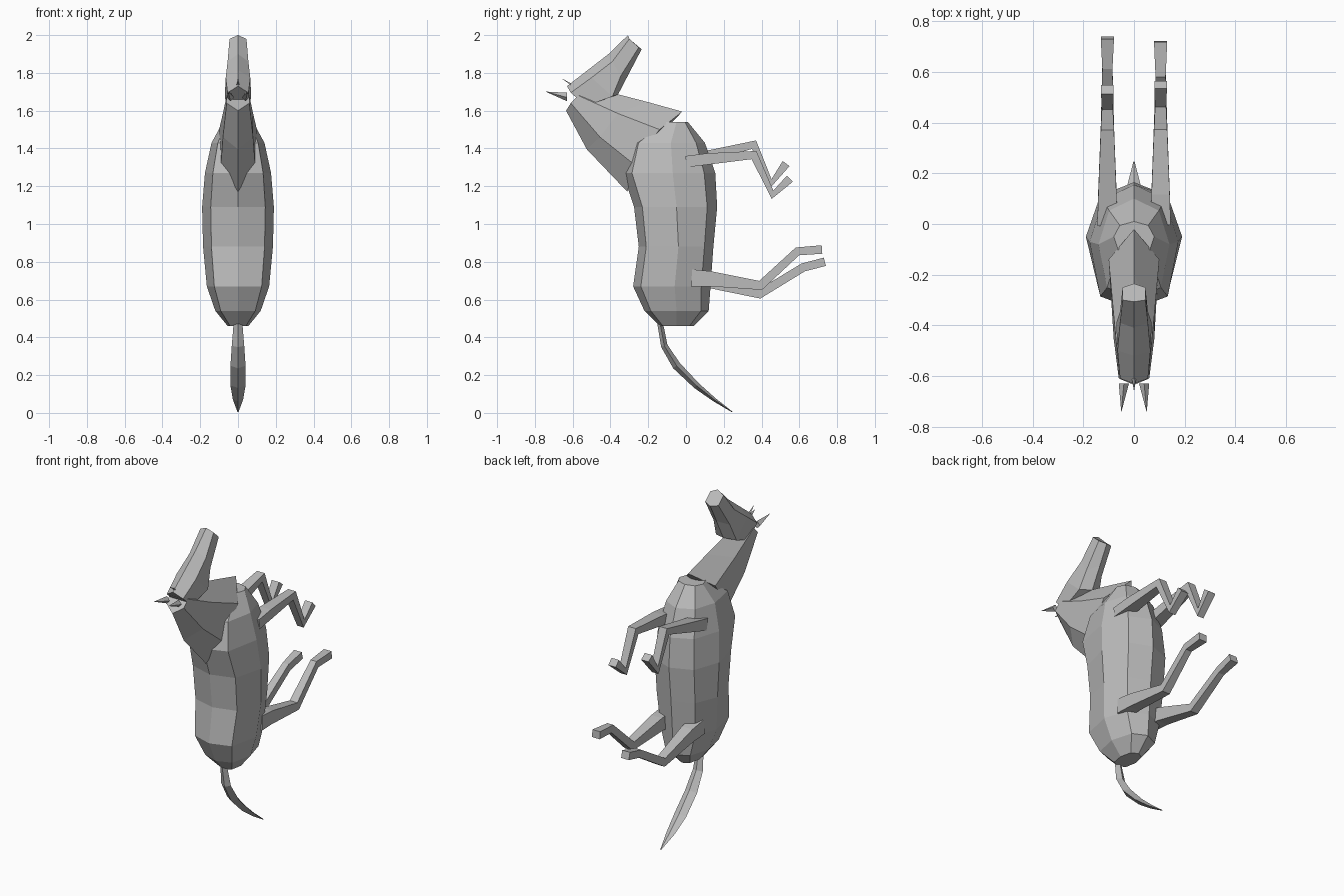
import bpy, bmesh
from mathutils import Vector

grey = bpy.data.materials.new("plain_grey")
grey.diffuse_color = (0.5, 0.5, 0.5, 1)


def loft(name, rings):
    """Skin a list of equal-length closed rings and cap both ends."""
    bm = bmesh.new()
    loops = [[bm.verts.new(p) for p in ring] for ring in rings]
    n = len(rings[0])
    for a, b in zip(loops, loops[1:]):
        for i in range(n):
            j = (i + 1) % n
            bm.faces.new((a[i], a[j], b[j], b[i]))
    bm.faces.new(loops[0])
    bm.faces.new(loops[-1])
    bmesh.ops.recalc_face_normals(bm, faces=bm.faces)
    me = bpy.data.meshes.new(name)
    bm.to_mesh(me)
    bm.free()
    me.materials.append(grey)
    ob = bpy.data.objects.new(name, me)
    bpy.context.collection.objects.link(ob)
    return ob


def mirrored(half):
    """Close a half ring whose first and last points lie on x = 0."""
    return half + [(-x, y, z) for x, y, z in half[-2:0:-1]]


def limb(name, path, x):
    """Square tube through (y, z, thickness, half width, x offset) points."""
    pts = [Vector((0, p[0], p[1])) for p in path]
    rings = []
    for i, (y, z, t, w, dx) in enumerate(path):
        d1 = (pts[i] - pts[max(i - 1, 0)]).normalized()
        d2 = (pts[min(i + 1, len(pts) - 1)] - pts[i]).normalized()
        d = (d1 + d2).normalized()
        n = Vector((0, -d.z, d.y)) * t / 2
        c = Vector((x + (dx if x > 0 else -dx), y, z))
        s = Vector((w, 0, 0))
        rings.append([c - s - n, c + s - n, c + s + n, c - s + n])
    return loft(name, rings)


# Upright torso: z, back y, widest y, belly y, half width
torso = [
    (0.46, -0.14, -0.05, 0.04, 0.055),
    (0.54, -0.22, -0.05, 0.12, 0.12),
    (0.67, -0.28, -0.06, 0.13, 0.165),
    (0.88, -0.25, -0.04, 0.145, 0.185),
    (1.09, -0.275, -0.05, 0.165, 0.19),
    (1.27, -0.335, -0.07, 0.155, 0.175),
    (1.43, -0.29, -0.08, 0.10, 0.14),
    (1.54, -0.12, -0.05, 0.01, 0.08),
]
loft("torso", [mirrored([
    (0, b, z), (0.76 * w, b + 0.1 * (f - b), z), (w, m, z),
    (0.70 * w, f - 0.12 * (f - b), z), (0, f, z)]) for z, b, m, f, w in torso])

# Neck: crest, upper side, lower side, throat
loft("neck", [mirrored(r) for r in (
    [(0, -0.31, 1.17), (0.09, -0.28, 1.32), (0.10, -0.14, 1.50), (0, -0.02, 1.595)],
    [(0, -0.525, 1.395), (0.08, -0.455, 1.46), (0.08, -0.36, 1.585), (0, -0.20, 1.645)],
    [(0, -0.635, 1.60), (0.06, -0.61, 1.64), (0.06, -0.57, 1.68), (0, -0.45, 1.71)])])

# Head: brow, upper cheek, lower cheek, jaw
loft("head", [mirrored(r) for r in (
    [(0, -0.63, 1.73), (0.055, -0.61, 1.695), (0.06, -0.53, 1.625), (0, -0.52, 1.62)],
    [(0, -0.52, 1.815), (0.065, -0.50, 1.775), (0.07, -0.39, 1.675), (0, -0.36, 1.685)],
    [(0, -0.41, 1.90), (0.055, -0.39, 1.86), (0.055, -0.345, 1.785), (0, -0.295, 1.81)],
    [(0, -0.307, 2.0), (0.045, -0.30, 1.98), (0.045, -0.25, 1.935), (0, -0.235, 1.925)])])

# Ears and forelock
for side, s in (("left", -1), ("right", 1)):
    base = [(0.02, -0.63, 1.67), (0.04, -0.63, 1.695), (0.06, -0.63, 1.67), (0.04, -0.63, 1.65)]
    tip = Vector((0.05, -0.74, 1.70))
    loft(side + "_ear", [[(s * x, y, z) for x, y, z in base],
                         [(s * (tip.x + (x - 0.04) * 0.03), tip.y, tip.z + (z - 1.67) * 0.03)
                          for x, y, z in base]])
loft("forelock", [[(-0.008, -0.61, 1.735), (0.008, -0.61, 1.735), (0, -0.61, 1.745)],
                  [(-0.001, -0.655, 1.768), (0.001, -0.655, 1.768), (0, -0.655, 1.77)]])

# Tail: diamond section, y, z, half width, thickness
tail = [(-0.14, 0.49, 0.022, 0.03), (-0.115, 0.355, 0.033, 0.035),
        (-0.05, 0.25, 0.04, 0.045), (0.055, 0.145, 0.04, 0.035),
        (0.15, 0.07, 0.027, 0.02), (0.245, 0.005, 0.003, 0.004)]
rings = []
for i, (y, z, w, t) in enumerate(tail):
    a, b = tail[max(i - 1, 0)], tail[min(i + 1, len(tail) - 1)]
    d = Vector((0, b[0] - a[0], b[1] - a[1])).normalized()
    n = Vector((0, -d.z, d.y)) * t / 2
    c = Vector((0, y, z))
    rings.append([c - n, c + Vector((w, 0, 0)), c + n, c - Vector((w, 0, 0))])
loft("tail", rings)

# Legs: each pair is posed slightly differently
limb("left_front_leg", [(0.0, 1.33, 0.07, 0.04, 0), (0.12, 1.36, 0.06, 0.036, 0),
                        (0.36, 1.42, 0.05, 0.026, 0), (0.45, 1.215, 0.045, 0.022, 0),
                        (0.53, 1.32, 0.045, 0.025, 0)], -0.105)
limb("right_front_leg", [(0.0, 1.33, 0.06, 0.04, 0), (0.12, 1.345, 0.06, 0.036, 0),
                         (0.36, 1.365, 0.05, 0.026, 0), (0.458, 1.155, 0.045, 0.022, 0),
                         (0.55, 1.24, 0.045, 0.025, 0)], 0.105)
limb("left_hind_leg", [(0.03, 0.715, 0.09, 0.04, 0), (0.13, 0.70, 0.08, 0.036, 0),
                       (0.39, 0.63, 0.05, 0.026, 0), (0.62, 0.77, 0.045, 0.02, 0),
                       (0.735, 0.80, 0.045, 0.026, 0)], -0.105)
limb("right_hind_leg", [(0.03, 0.715, 0.09, 0.04, 0), (0.13, 0.71, 0.08, 0.036, 0),
                        (0.395, 0.675, 0.05, 0.026, 0), (0.59, 0.855, 0.045, 0.02, 0),
                        (0.72, 0.865, 0.045, 0.026, 0)], 0.105)
